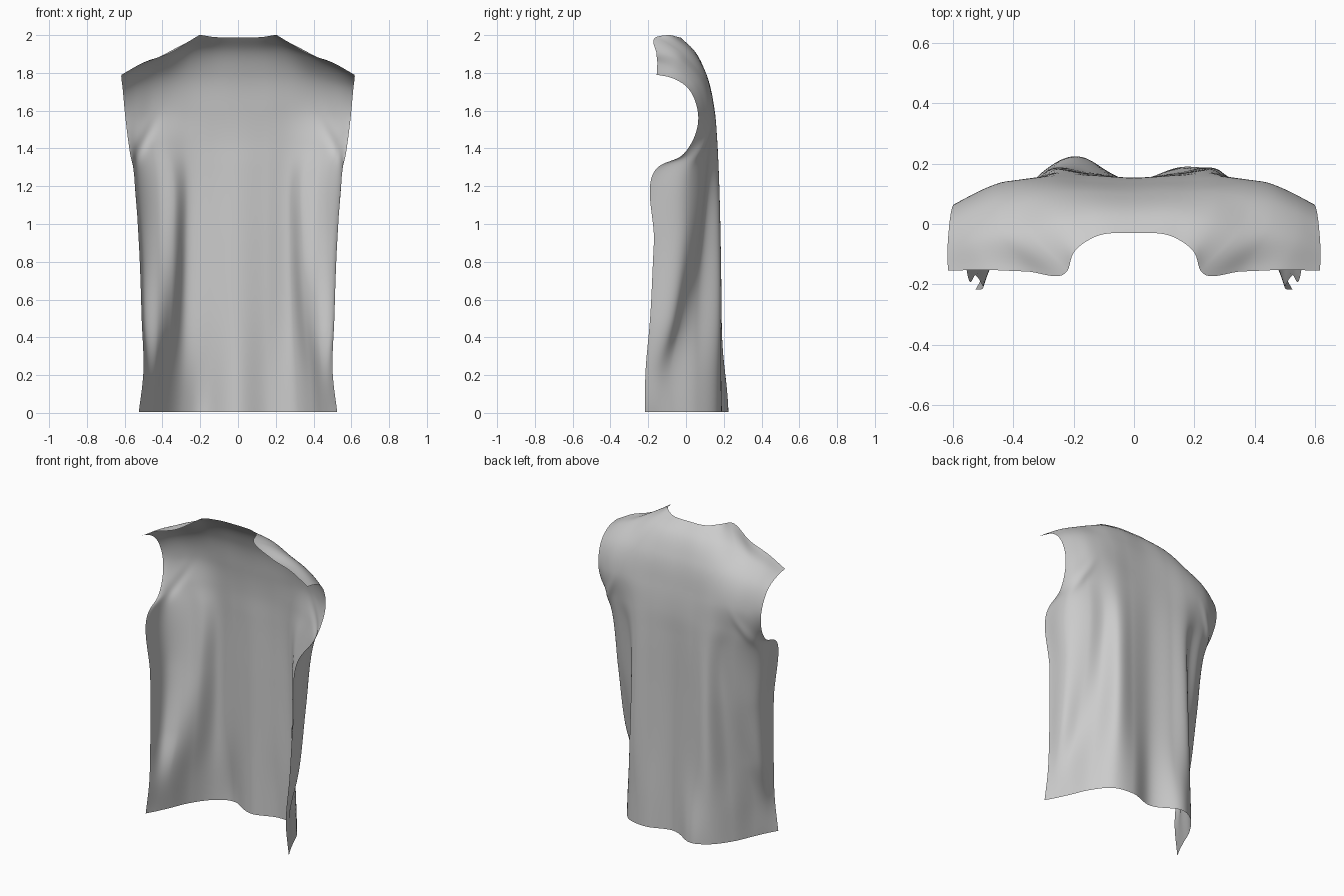
import bpy, bmesh, math
from mathutils import Vector

if "Cube" in bpy.data.objects:
    bpy.data.objects.remove(bpy.data.objects["Cube"])

# Half cross-sections from centre back to the side edge
body = {  # height: (x, y) points
    0.005: [(0, .143), (.17, .19), (.30, .165), (.39, .06), (.45, -.07), (.493, -.16), (.525, -.217)],
    0.2: [(0, .145), (.16, .185), (.29, .17), (.38, .06), (.44, -.08), (.478, -.15), (.502, -.215)],
    0.5: [(0, .148), (.15, .175), (.28, .18), (.355, .06), (.42, -.02), (.495, -.07), (.51, -.19)],
    0.9: [(0, .15), (.15, .17), (.27, .178), (.34, .09), (.42, .055), (.505, -.01), (.525, -.17)],
    1.305: [(0, .153), (.15, .165), (.27, .168), (.35, .125), (.44, .10), (.53, .03), (.556, -.145)],
}
yoke = [  # armhole and shoulder sections (x, y, z)
    [(0, .153, 1.45), (.15, .16, 1.45), (.28, .163, 1.44), (.38, .135, 1.43), (.46, .11, 1.42), (.53, .065, 1.39), (.57, -.02, 1.365)],
    [(0, .140, 1.6), (.15, .145, 1.6), (.28, .152, 1.6), (.38, .145, 1.6), (.46, .13, 1.59), (.53, .10, 1.58), (.597, .065, 1.57)],
    [(0, .10, 1.8), (.15, .105, 1.8), (.28, .105, 1.79), (.38, .09, 1.78), (.46, .07, 1.77), (.54, .04, 1.75), (.612, 0, 1.73)],
    [(0, .04, 1.92), (.14, .04, 1.92), (.25, .02, 1.92), (.36, -.01, 1.89), (.45, -.03, 1.86), (.54, -.05, 1.82), (.618, -.08, 1.775)],
    [(0, -.03, 1.988), (.13, -.043, 1.99), (.20, -.095, 2.0), (.222, -.157, 1.99), (.36, -.157, 1.905), (.5, -.152, 1.855), (.617, -.155, 1.79)],
]
halves = [[(x, y, z) for x, y in pts] for z, pts in body.items()] + yoke


def spline(pts, count):
    """Resample a smooth curve, spaced by the distance between its points."""
    pts = [Vector(p) for p in pts]
    gap = [(b - a).length for a, b in zip(pts, pts[1:])]
    slope = [(b - a) / g for a, b, g in zip(pts, pts[1:], gap)]
    tan = [slope[0]] + [(slope[i - 1] * gap[i] + slope[i] * gap[i - 1]) / (gap[i - 1] + gap[i])
                        for i in range(1, len(gap))] + [slope[-1]]
    out, k, start = [], 0, 0
    for i in range(count):
        s = sum(gap) * i / (count - 1)
        while k < len(gap) - 1 and s > start + gap[k]:
            start += gap[k]
            k += 1
        t = (s - start) / gap[k]
        h = t * t * (3 - 2 * t)
        out.append(pts[k] * (1 - h) + pts[k + 1] * h
                   + (tan[k] * (t * (1 - t) ** 2) - tan[k + 1] * (t * t * (1 - t))) * gap[k])
    return out


def bump(d, width):
    return math.exp(-(d / width) ** 2)


def drape(p):
    """Uneven hem wave and small creases under the arms."""
    x, y, z = p
    if y > 0:
        y += .035 * bump(x + .2, .09) * bump(z, .3)
    y += .009 * bump(abs(x) - (.50 - (z - 1.43) * .5), .03) * bump(z - 1.43, .1)
    return Vector((x, y, max(0, min(2, z))))


# Back panel of a sleeveless top, one open cloth sheet
NU, NV = 141, 110
sections = []
for half in halves:
    left = [(-x, y, z) for x, y, z in reversed(half[1:])]
    row = left + half
    # sample evenly per control span so columns line up between sections
    side = [Vector(p) for p in spline(row, 1401)]
    keys = [min(range(1401), key=lambda j: (side[j] - Vector(p)).length) for p in row]
    spans = len(row) - 1
    picked = []
    for i in range(NU):
        t = i / (NU - 1) * spans
        k = min(int(t), spans - 1)
        f = keys[k] + (keys[k + 1] - keys[k]) * (t - k)
        j = min(int(f), 1399)
        picked.append(side[j].lerp(side[j + 1], f - j))
    sections.append(picked)
columns = [spline([s[i] for s in sections], NV) for i in range(NU)]

bm = bmesh.new()
grid = [[bm.verts.new(drape(p)) for p in col] for col in columns]
for a, b in zip(grid, grid[1:]):
    for j in range(NV - 1):
        bm.faces.new((a[j], a[j + 1], b[j + 1], b[j])).smooth = True
bmesh.ops.recalc_face_normals(bm, faces=bm.faces)
bm.normal_update()
if grid[NU // 2][NV // 3].normal.y < 0:
    bmesh.ops.reverse_faces(bm, faces=bm.faces)
mesh = bpy.data.meshes.new("vest_back_panel")
bm.to_mesh(mesh)
bm.free()
bpy.context.collection.objects.link(bpy.data.objects.new("vest_back_panel", mesh))
